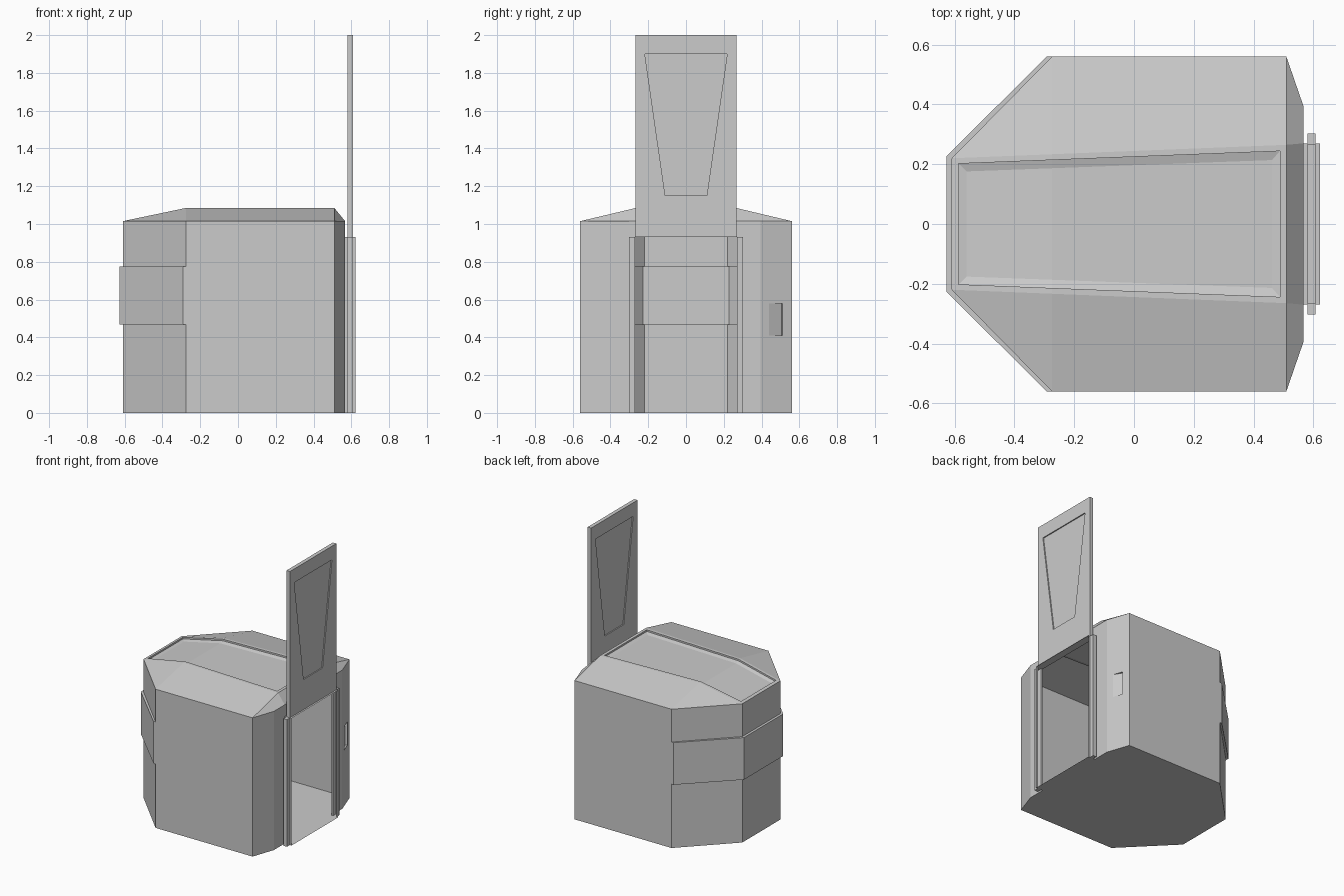
import bpy, bmesh
from mathutils import Vector

if "Cube" in bpy.data.objects:
    bpy.data.objects.remove(bpy.data.objects["Cube"])


class Sheet:
    """Collects flat faces, optionally mirrored across y, into one object."""

    def __init__(self):
        self.bm = bmesh.new()

    def face(self, pts, mirror=True):
        self.bm.faces.new([self.bm.verts.new(p) for p in pts])
        if mirror:
            self.bm.faces.new([self.bm.verts.new((x, -y, z)) for x, y, z in reversed(pts)])

    def wall(self, a, b, z0, z1, mirror=True):
        self.face([(*a, z0), (*b, z0), (*b, z1), (*a, z1)], mirror)

    def bridge(self, r0, r1):
        for i in range(len(r0)):
            j = (i + 1) % len(r0)
            self.face([r0[i], r0[j], r1[j], r1[i]], False)

    def finish(self, name):
        bm = self.bm
        bmesh.ops.remove_doubles(bm, verts=bm.verts, dist=0.0005)
        bmesh.ops.recalc_face_normals(bm, faces=bm.faces)
        me = bpy.data.meshes.new(name)
        bm.to_mesh(me)
        bm.free()
        ob = bpy.data.objects.new(name, me)
        bpy.context.collection.objects.link(ob)
        return ob


EAVE, TOP, LINTEL = 1.015, 1.085, 0.93
FOLD, FRONT = -0.275, 0.51
A, B, C, D, E = (-0.61, 0.22), (FOLD, 0.56), (FRONT, 0.56), (0.567, 0.395), (0.567, 0.27)
A2, B2 = (-0.628, 0.227), (-0.292, 0.56)
B0, B1 = 0.467, 0.775


def neg(p):
    return (p[0], -p[1])


# Shell walls, with the raised belt around the back three sides
shell = Sheet()
for z0, z1, a, b in ((0, B0, A, B), (B0, B1, A2, B2), (B1, EAVE, A, B)):
    shell.wall(a, b, z0, z1)
    shell.wall(neg(a), a, z0, z1, False)
for z in (B0, B1):
    shell.face([(*A, z), (*B, z), (*B2, z), (*A2, z)])
    shell.face([(*A, z), (*A2, z), (*neg(A2), z), (*neg(A), z)], False)
shell.wall(B2, B, B0, B1)
shell.wall(B, C, 0, EAVE)
shell.wall(D, E, 0, EAVE)
shell.wall(E, neg(E), LINTEL, EAVE, False)
shell.wall(neg(C), neg(D), 0, EAVE, False)

# Corner wall with the wedge-shaped hand grip pocket
def corner(y):
    t = (0.56 - y) / (0.56 - D[1])
    return (C[0] + t * (D[0] - C[0]), y)

ys, zs = (0.56, 0.51, 0.44, D[1]), (0, 0.41, 0.58, EAVE)
for i in range(3):
    for j in range(3):
        if (i, j) != (1, 1):
            shell.wall(corner(ys[i]), corner(ys[i + 1]), zs[j], zs[j + 1], False)
p, q = corner(0.51), corner(0.44)
deep = (p[0] - 0.015, p[1] - 0.005)
shell.wall(p, deep, 0.41, 0.58, False)
shell.wall(deep, q, 0.41, 0.58, False)
for z in (0.41, 0.58):
    shell.face([(*p, z), (*deep, z), (*q, z)], False)

# Floor
half = [A, B, C, D]
shell.face([(*v, 0) for v in half + [neg(v) for v in reversed(half)]], False)

# Roof: sloped sides, centre strip and recessed panel
def roof_z(x):
    return min(TOP, EAVE + (TOP - EAVE) * (x - A[0]) / (FOLD - A[0]))

def ring(x0, x1, w0, w1, drop=0):
    side = [(x, w0 + (w1 - w0) * (x - x0) / (x1 - x0), roof_z(x) - drop) for x in (x0, FOLD, x1)]
    return side + [(x, -y, z) for x, y, z in reversed(side)]

edge = ring(A[0], FRONT, 0.22, 0.265)
outer = ring(-0.587, 0.488, 0.202, 0.244)
step = ring(-0.587, 0.488, 0.202, 0.244, 0.012)
inner = ring(-0.56, 0.462, 0.176, 0.214, 0.02)
for r0, r1 in ((edge, outer), (outer, step), (step, inner)):
    shell.bridge(r0, r1)
shell.face([inner[i] for i in (0, 1, 4, 5)], False)
shell.face([inner[i] for i in (1, 2, 3, 4)], False)
shell.face([edge[0], edge[1], (*B, EAVE)])
shell.face([edge[1], edge[2], (*C, EAVE), (*B, EAVE)])
shell.face([edge[2], (*E, EAVE), (*D, EAVE), (*C, EAVE)])
shell.face([edge[2], edge[3], (*neg(E), EAVE), (*E, EAVE)], False)
shell.finish("pod_shell")

# Doorway sleeve with side channels for the sliding door
X0, X1, OUT = 0.58, 0.608, 0.622
frame = Sheet()
path = [E, (X0, 0.27), (X0, 0.303), (X1, 0.303), (X1, 0.27), (OUT, 0.27)]
for a, b in zip(path, path[1:]):
    frame.wall(a, b, 0, LINTEL)
for z in (0, LINTEL):
    frame.face([(x, y, z) for x, y in path[1:5]])
    for a, b in ((E[0], X0), (X0, X1), (X1, OUT)):
        frame.face([(a, 0.27, z), (b, 0.27, z), (b, -0.27, z), (a, -0.27, z)], False)
frame.finish("doorway_frame")

# Raised door with a tapered window recessed on both faces
door = Sheet()
rect = [(-0.268, LINTEL), (0.268, LINTEL), (0.268, 2.0), (-0.268, 2.0)]
win = [(-0.11, 1.15), (0.11, 1.15), (0.218, 1.9), (-0.218, 1.9)]
for x, inset in ((X0, 0.008), (X1, -0.008)):
    r, w, d = [(x, *v) for v in rect], [(x, *v) for v in win], [(x + inset, *v) for v in win]
    door.bridge(r, w)
    door.bridge(w, d)
    door.face(d, False)
door.bridge([(X0, *v) for v in rect], [(X1, *v) for v in rect])
door.finish("sliding_door")
